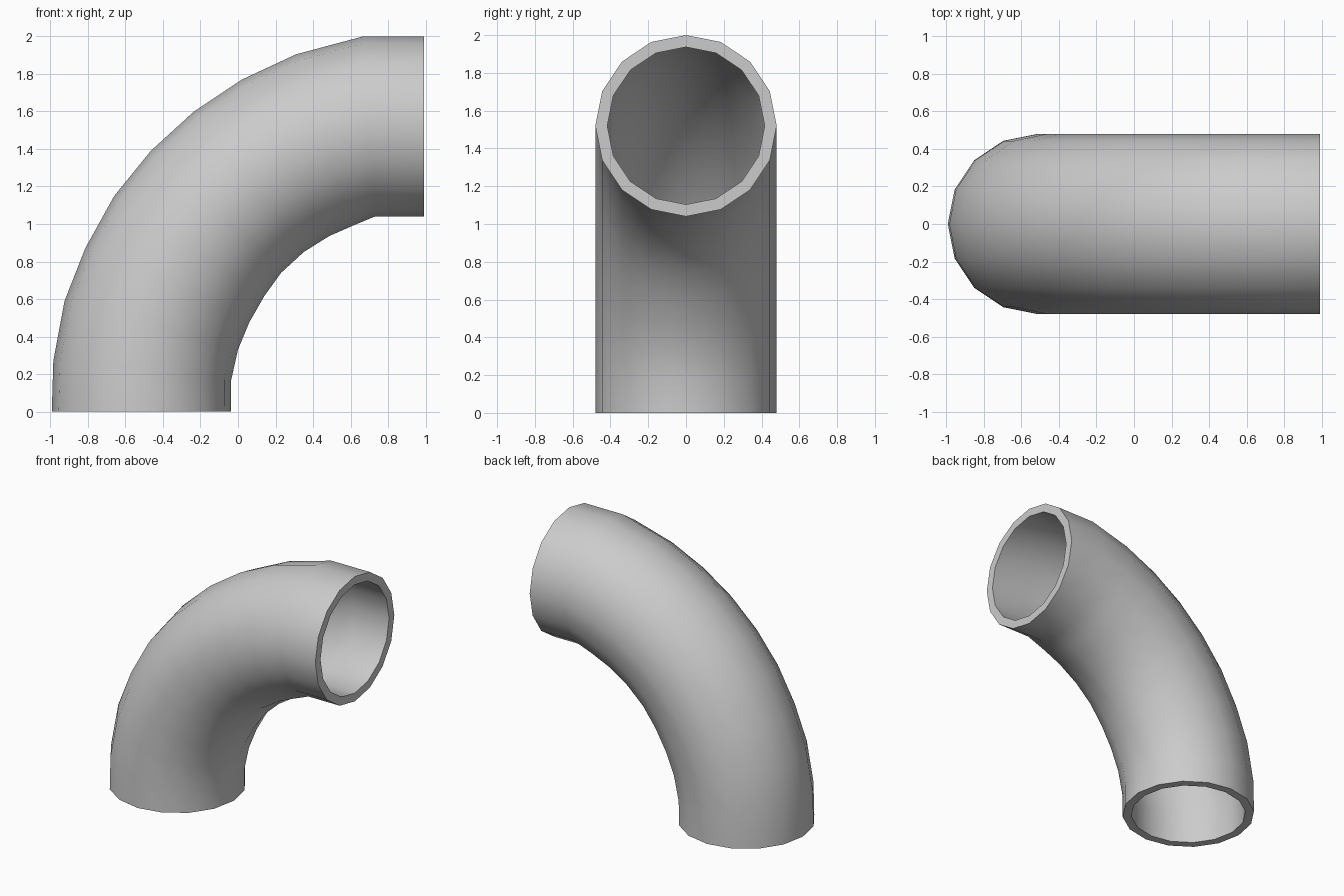
import bpy, bmesh, math
from mathutils import Vector

if "Cube" in bpy.data.objects:
    bpy.data.objects.remove(bpy.data.objects["Cube"])

SIDES = 16
RADIUS = 0.48
BORE = 0.868  # inner radius / outer radius

# Side profile of the bend: (x, z) on the outside and inside of each ring
OUTSIDE = [(-.993, 0), (-.985, .27), (-.925, .59), (-.815, .87), (-.66, 1.15),
           (-.465, 1.39), (-.235, 1.60), (.02, 1.77), (.31, 1.905), (.665, 2.0), (.993, 2.0)]
INSIDE = [(-.037, 0), (-.037, .165), (0, .33), (.06, .475), (.14, .615),
          (.23, .74), (.35, .85), (.485, .935), (.61, .99), (.73, 1.04), (.993, 1.04)]

bm = bmesh.new()


def make_ring(outer, inner, scale):
    o, i = Vector((outer[0], 0, outer[1])), Vector((inner[0], 0, inner[1]))
    mid, arm = (o + i) / 2, (o - i) / 2
    ring = []
    for k in range(SIDES):
        a = 2 * math.pi * k / SIDES
        p = mid + arm * scale * math.cos(a) + Vector((0, RADIUS * scale * math.sin(a), 0))
        ring.append(bm.verts.new(p))
    return ring


def bridge(a, b):
    for k in range(SIDES):
        n = (k + 1) % SIDES
        bm.faces.new((a[k], a[n], b[n], b[k]))


# Outer skin, then back through the bore, closed by the two end rims
loops = [make_ring(o, i, 1) for o, i in zip(OUTSIDE, INSIDE)]
loops += [make_ring(o, i, BORE) for o, i in zip(OUTSIDE[::-1], INSIDE[::-1])]
for k, loop in enumerate(loops):
    bridge(loop, loops[(k + 1) % len(loops)])
bmesh.ops.recalc_face_normals(bm, faces=bm.faces)

mesh = bpy.data.meshes.new("pipe_elbow")
bm.to_mesh(mesh)
bm.free()
pipe = bpy.data.objects.new("pipe_elbow", mesh)
bpy.context.collection.objects.link(pipe)

# Smooth walls, crisp rims
bpy.context.view_layer.objects.active = pipe
pipe.select_set(True)
bpy.ops.object.shade_smooth_by_angle(angle=math.radians(40))
